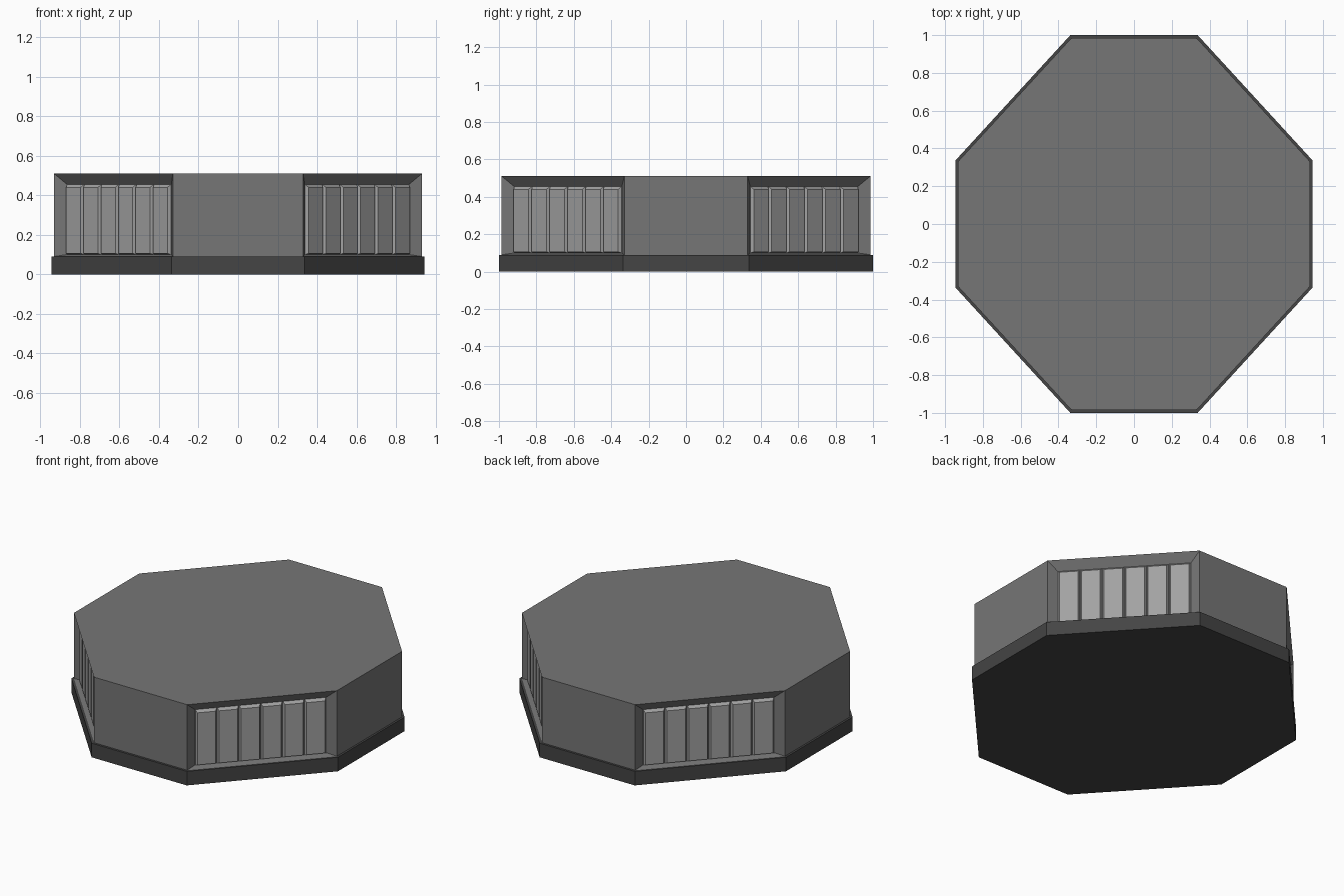
import bpy, bmesh
from mathutils import Vector

if "Cube" in bpy.data.objects:
    bpy.data.objects.remove(bpy.data.objects["Cube"])


def material(name, v):
    m = bpy.data.materials.new(name)
    m.diffuse_color = (v, v, v, 1)
    m.use_nodes = True
    m.node_tree.nodes["Principled BSDF"].inputs["Base Color"].default_value = m.diffuse_color
    return m


MAIN = material("mid grey", 0.18)
DARK = material("dark grey", 0.058)
LIGHT = material("light grey", 0.36)


def octagon(hx, hy, cx, cy):
    # counter-clockwise from the front edge
    return [Vector((x, y, 0)) for x, y in (
        (-cx, -hy), (cx, -hy), (hx, -cy), (hx, cy),
        (cx, hy), (-cx, hy), (-hx, cy), (-hx, -cy))]


def finish(bm, name, mat):
    bmesh.ops.remove_doubles(bm, verts=bm.verts, dist=1e-5)
    bmesh.ops.recalc_face_normals(bm, faces=bm.faces)
    me = bpy.data.meshes.new(name)
    bm.to_mesh(me)
    bm.free()
    me.materials.append(mat)
    ob = bpy.data.objects.new(name, me)
    bpy.context.collection.objects.link(ob)


def face(bm, pts):
    bm.faces.new([bm.verts.new(p) for p in pts])


def at(pts, z):
    return [Vector((p.x, p.y, z)) for p in pts]


def ring(bm, a, b):
    for i in range(len(a)):
        j = (i + 1) % len(a)
        face(bm, (a[i], a[j], b[j], b[i]))


# base plinth
bm = bmesh.new()
o = octagon(0.945, 1.0, 0.337, 0.337)
face(bm, at(o, 0)[::-1])
face(bm, at(o, 0.09))
ring(bm, at(o, 0), at(o, 0.09))
finish(bm, "base", DARK)

# body with sloped recesses on the diagonal sides, each holding six panels
Z0, Z1 = 0.09, 0.51
INSET, DEPTH, PANELS = 0.055, 0.04, 6
PZ0, PZ1 = 0.10, 0.455
body = bmesh.new()
panels = bmesh.new()
o = octagon(0.932, 0.986, 0.33, 0.33)
face(body, at(o, Z0)[::-1])
face(body, at(o, Z1))
for i in range(8):
    a, b = o[i], o[(i + 1) % 8]
    d = (b - a).normalized()
    n = Vector((d.y, -d.x, 0))
    w = (b - a).length

    def rect(u0, u1, z0, z1, out):
        return [a + d * u + n * out + Vector((0, 0, z))
                for u, z in ((u0, z0), (u1, z0), (u1, z1), (u0, z1))]

    outer = rect(0, w, Z0, Z1, 0)
    if i % 2 == 0:
        face(body, outer)
        continue
    inner = rect(INSET, w - INSET, PZ0, PZ1, -DEPTH)
    ring(body, outer, inner)
    face(body, inner)
    step = (w - 2 * INSET) / PANELS
    for k in range(PANELS):
        u0 = INSET + k * step
        u1 = u0 + step
        back = rect(u0 + 0.002, u1 - 0.002, PZ0, PZ1, -DEPTH)
        front = rect(u0 + 0.011, u1 - 0.011, PZ0 + 0.006, PZ1 - 0.015, -DEPTH + 0.016)
        ring(panels, back, front)
        face(panels, front)
        face(panels, back[::-1])
finish(body, "body", MAIN)
finish(panels, "vent_panels", LIGHT)
